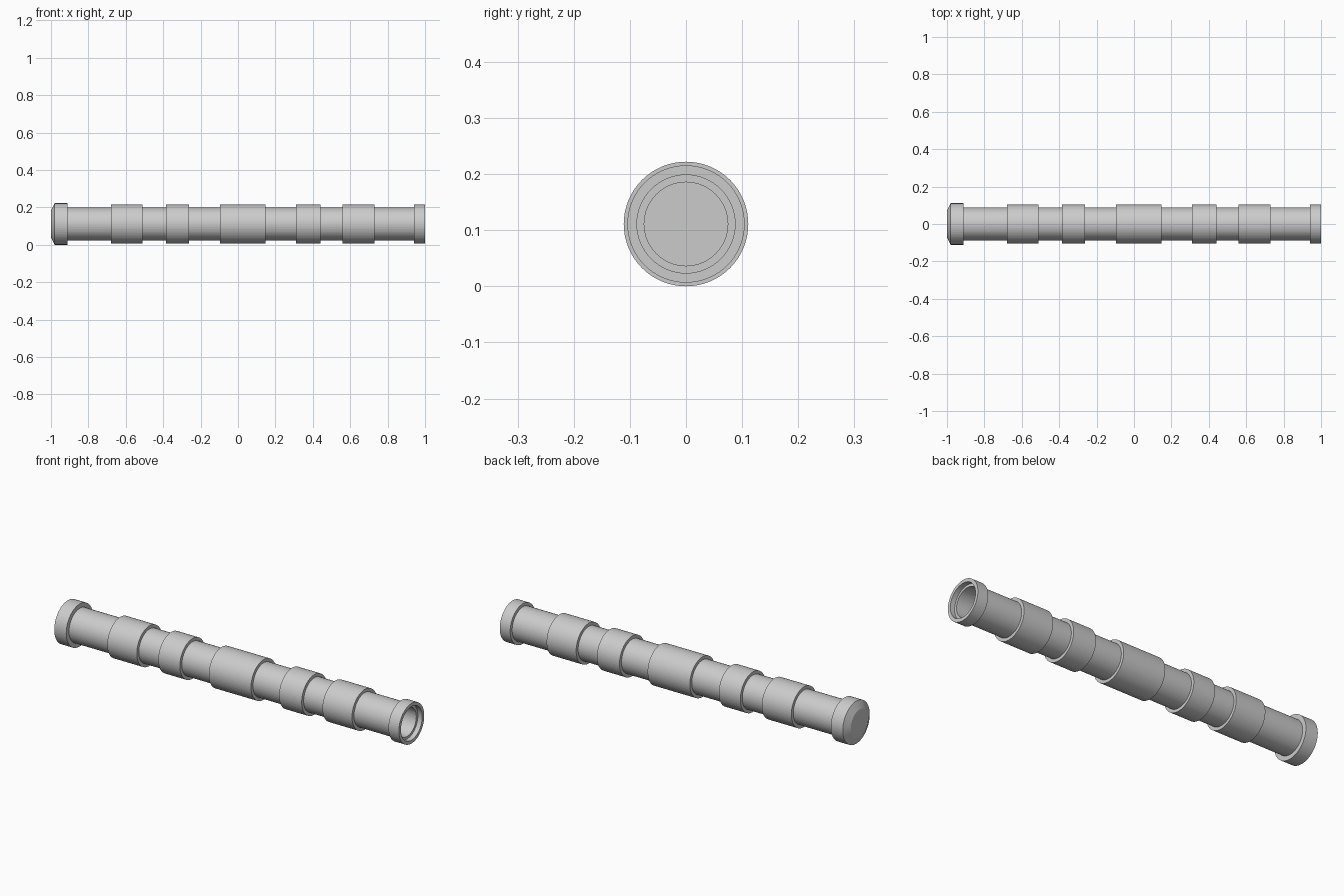
import bpy, bmesh, math

if "Cube" in bpy.data.objects:
    bpy.data.objects.remove(bpy.data.objects["Cube"])

SIDES = 64
AXIS_Z = 0.111      # height of the centre line
BODY_R, BAND_R, CAP_R, BORE_R = 0.088, 0.1045, 0.111, 0.0745

grey = bpy.data.materials.new("plain grey")
grey.diffuse_color = (0.6, 0.6, 0.6, 1)
grey.use_nodes = True
grey.node_tree.nodes["Principled BSDF"].inputs["Base Color"].default_value = grey.diffuse_color


def lathe(name, profile, closed=False):
    """Spin (x, radius) points round the long axis; radius 0 makes a pole."""
    bm = bmesh.new()
    rings = []
    for x, r in profile:
        if r == 0:
            rings.append([bm.verts.new((x, 0, AXIS_Z))] * SIDES)
            continue
        ring = []
        for i in range(SIDES):
            a = 2 * math.pi * i / SIDES
            ring.append(bm.verts.new((x, r * math.sin(a), AXIS_Z + r * math.cos(a))))
        rings.append(ring)
    pairs = list(zip(rings, rings[1:]))
    if closed:
        pairs.append((rings[-1], rings[0]))
    for a, b in pairs:
        for i in range(SIDES):
            j = (i + 1) % SIDES
            corners = list(dict.fromkeys((a[i], a[j], b[j], b[i])))
            bm.faces.new(corners)
    bmesh.ops.recalc_face_normals(bm, faces=bm.faces)
    mesh = bpy.data.meshes.new(name)
    bm.to_mesh(mesh)
    bm.free()
    mesh.materials.append(grey)
    obj = bpy.data.objects.new(name, mesh)
    bpy.context.collection.objects.link(obj)
    return obj


# hollow main tube, closed behind the end cap
lathe("main_tube", [(-0.95, 0), (-0.95, BODY_R), (0.975, BODY_R),
                    (0.975, BORE_R), (-0.9, BORE_R), (-0.9, 0)])

# chamfered end cap
lathe("end_cap", [(-1, 0), (-1, 0.072), (-0.981, CAP_R),
                  (-0.912, CAP_R), (-0.912, BODY_R - 0.003), (-0.912, 0)][:5]
      + [(-0.94, BODY_R - 0.003), (-0.94, 0)])

# raised grip bands along the tube
bands = [(-0.68, -0.51), (-0.386, -0.262), (-0.095, 0.148),
         (0.31, 0.44), (0.56, 0.73)]
for n, (x0, x1) in enumerate(bands, 1):
    lathe(f"grip_band_{n}", [(x0, BODY_R - 0.004), (x0, BAND_R),
                             (x1, BAND_R), (x1, BODY_R - 0.004)], closed=True)

# open collar standing proud of the tube mouth
lathe("mouth_collar", [(0.94, BODY_R - 0.0005), (0.94, BAND_R),
                       (1, BAND_R), (1, BODY_R - 0.0005)], closed=True)
